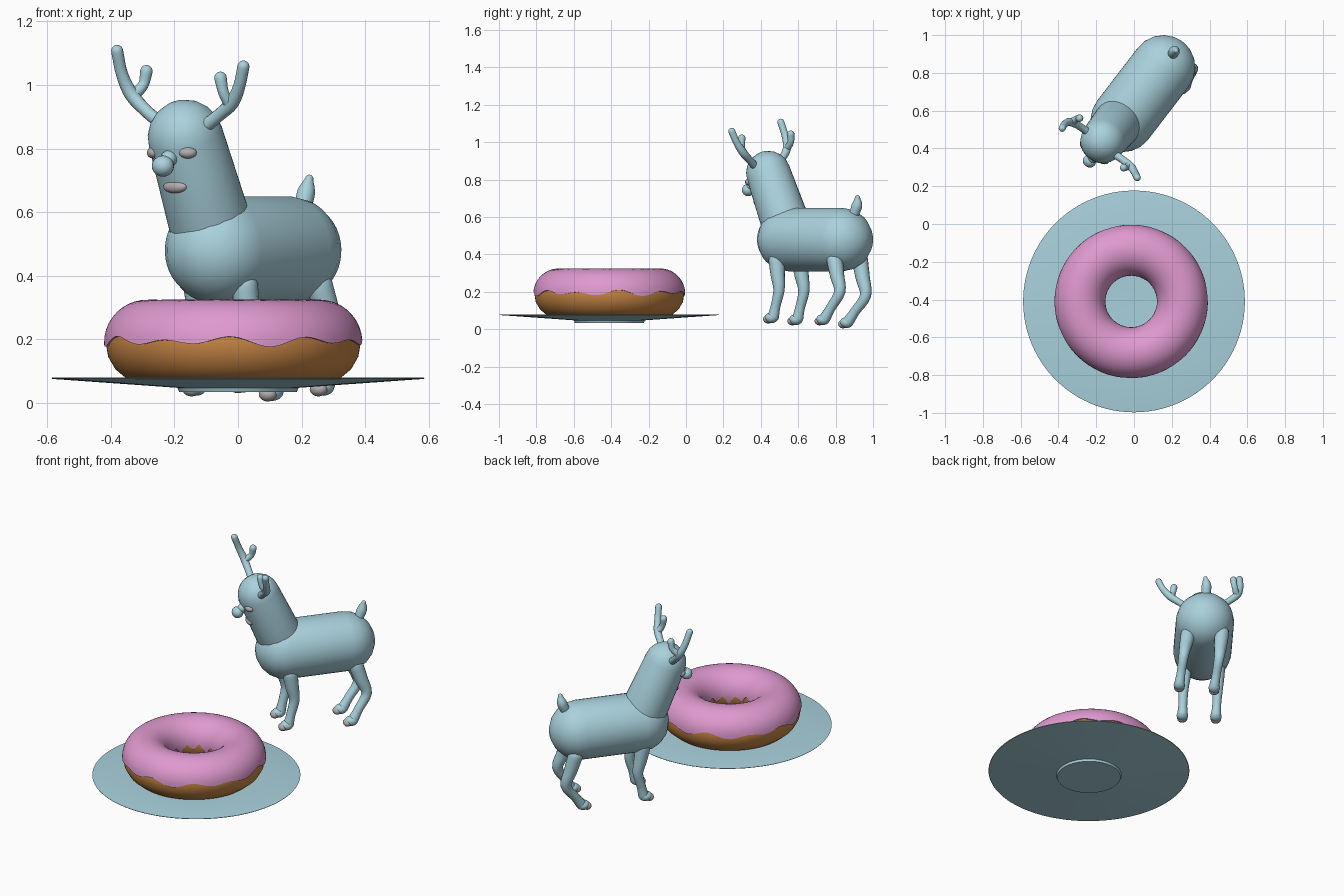
import bpy, bmesh, math
from mathutils import Vector, Matrix

if "Cube" in bpy.data.objects:
    bpy.data.objects.remove(bpy.data.objects["Cube"])


def material(name, rgb):
    m = bpy.data.materials.new(name)
    m.diffuse_color = (*rgb, 1)
    m.use_nodes = True
    m.node_tree.nodes["Principled BSDF"].inputs["Base Color"].default_value = m.diffuse_color
    return m


BLUE = material("pale blue", (0.40, 0.64, 0.72))
GREY = material("light grey", (0.46, 0.43, 0.43))
PINK = material("pink icing", (0.74, 0.32, 0.63))
BROWN = material("golden dough", (0.58, 0.24, 0.06))

FWD = Vector((-0.61, -0.79, 0)).normalized()    # way the deer faces
SIDE = Vector((0.79, -0.61, 0)).normalized()


def finish(name, bm, mat, angle=60):
    bmesh.ops.recalc_face_normals(bm, faces=bm.faces)
    me = bpy.data.meshes.new(name)
    bm.to_mesh(me)
    bm.free()
    ob = bpy.data.objects.new(name, me)
    bpy.context.collection.objects.link(ob)
    me.materials.append(mat)
    bpy.ops.object.select_all(action='DESELECT')
    ob.select_set(True)
    bpy.context.view_layer.objects.active = ob
    bpy.ops.object.shade_smooth_by_angle(angle=math.radians(angle))
    return ob


def loft(name, rings, mat, loop=False, angle=60):
    """Skin a list of closed rings; cap the ends, or join last ring to first."""
    bm = bmesh.new()
    vs = [[bm.verts.new(p) for p in ring] for ring in rings]
    n = len(vs[0])
    pairs = list(zip(vs, vs[1:])) + ([(vs[-1], vs[0])] if loop else [])
    for a, b in pairs:
        for i in range(n):
            j = (i + 1) % n
            bm.faces.new((a[i], a[j], b[j], b[i]))
    if not loop:
        bm.faces.new(vs[0])
        bm.faces.new(vs[-1])
    return finish(name, bm, mat, angle)


def tube(name, path, mat=BLUE, sides=20, smooth=4):
    """Rounded tube through (x, y, z, radius) points with domed ends."""
    pts = [Vector(p) for p in path]
    if len(pts) > 2:                            # Catmull-Rom refinement
        ext = [2 * pts[0] - pts[1]] + pts + [2 * pts[-1] - pts[-2]]
        fine = []
        for a, b, c, d in zip(ext, ext[1:], ext[2:], ext[3:]):
            for k in range(smooth):
                t = k / smooth
                fine.append(0.5 * (2 * b + (c - a) * t + (2 * a - 5 * b + 4 * c - d) * t * t
                                   + (3 * b - a - 3 * c + d) * t ** 3))
        pts = fine + [pts[-1]]
    pos = [p.to_3d() for p in pts]
    rad = [p[3] for p in pts]
    last = len(pos) - 1
    dirs = [(pos[min(i + 1, last)] - pos[max(i - 1, 0)]).normalized() for i in range(last + 1)]
    stations = []
    dome = [math.radians(a) for a in (4, 18, 36, 54, 72)]
    for a in dome:
        stations.append((pos[0] - dirs[0] * rad[0] * math.cos(a), rad[0] * math.sin(a), dirs[0]))
    stations += list(zip(pos, rad, dirs))
    for a in reversed(dome):
        stations.append((pos[-1] + dirs[-1] * rad[-1] * math.cos(a), rad[-1] * math.sin(a), dirs[-1]))
    u = dirs[0].orthogonal().normalized()
    rings = []
    for c, r, d in stations:
        u = (u - d * u.dot(d)).normalized()     # carry the frame along
        v = d.cross(u)
        rings.append([c + r * (u * math.cos(t) + v * math.sin(t))
                      for t in (2 * math.pi * k / sides for k in range(sides))])
    return loft(name, rings, mat)


def ellipsoid(name, centre, radii, facing, mat):
    """Ellipsoid with radii (across, along facing, up)."""
    f = facing.normalized()
    up = Vector((0, 0, 1))
    rot = Matrix((up.cross(f), f, up)).transposed().to_4x4()
    m = Matrix.Translation(centre) @ rot @ Matrix.Diagonal((*radii, 1))
    bm = bmesh.new()
    bmesh.ops.create_uvsphere(bm, u_segments=20, v_segments=12, radius=1, matrix=m)
    return finish(name, bm, mat)


def polar(cx, cy, r, t, z):
    return Vector((cx + r * math.cos(t), cy + r * math.sin(t), z))


# Plate: lathed shallow dish with a small foot
N = 96
plate = [(0.005, 0.035), (0.185, 0.035), (0.19, 0.048), (0.585, 0.076),
         (0.587, 0.079), (0.583, 0.08), (0.2, 0.062), (0.005, 0.06)]
loft("plate", [[polar(0, -0.41, r, 2 * math.pi * k / N, z) for k in range(N)]
               for r, z in plate], BLUE, angle=25)

# Doughnut ring
CX, CY, R, CZ = -0.015, -0.41, 0.271, 0.19
TURN = [2 * math.pi * k / 144 for k in range(144)]


def section(t, phis, radii):
    return [polar(CX, CY, R + r * math.cos(p), t, CZ + r * math.sin(p)) for p, r in zip(phis, radii)]


loft("doughnut", [section(t, [2 * math.pi * k / 18 for k in range(18)], [0.13] * 18)
                  for t in TURN], BROWN, loop=True)

# Icing: upper shell with wavy lower edges, tucked into the dough
STEPS = 20
icing = []
for t in TURN:
    lo = 0.03 + 0.08 * math.sin(11 * t) + 0.05 * math.sin(7 * t + 1)
    hi = math.pi + 0.08 + 0.14 * math.sin(12 * t) + 0.06 * math.sin(5 * t)
    phis = [lo + (hi - lo) * k / STEPS for k in range(STEPS + 1)]
    icing.append(section(t, phis + phis[::-1], [0.135] * (STEPS + 1) + [0.122] * (STEPS + 1)))
loft("icing", icing, PINK, loop=True)

# Deer body, neck with head, tail
tube("body", [(-0.06, 0.55, 0.48, 0.17), (0.155, 0.83, 0.48, 0.17)], sides=40)
tube("neck_and_head", [(-0.07, 0.555, 0.50, 0.132), (-0.165, 0.44, 0.835, 0.119)], sides=36)
tube("tail", [(0.205, 0.90, 0.62, 0.027), (0.215, 0.915, 0.665, 0.028), (0.224, 0.917, 0.705, 0.013)])

# Face
tube("nose_bridge", [(-0.19, 0.40, 0.785, 0.028), (-0.218, 0.35, 0.768, 0.026)])
ellipsoid("nose", Vector((-0.236, 0.333, 0.745)), (0.036, 0.033, 0.033), FWD, BLUE)
for side, name in ((-1, "left"), (1, "right")):
    d = (FWD * 0.82 + SIDE * 0.575 * side).normalized()
    centre = Vector((-0.152, 0.455, 0.787)) + d * 0.121
    ellipsoid(name + "_eye", centre, (0.028, 0.018, 0.018), d, GREY)
ellipsoid("mouth", Vector((-0.198, 0.392, 0.68)), (0.045, 0.018, 0.02), FWD, GREY)

# Antlers: main beam and one tine each
tube("left_antler", [(-0.235, 0.48, 0.875, 0.022), (-0.285, 0.515, 0.915, 0.02), (-0.335, 0.54, 0.97, 0.022),
                     (-0.365, 0.53, 1.035, 0.019), (-0.38, 0.507, 1.107, 0.019)], sides=14)
tube("left_antler_tine", [(-0.33, 0.54, 0.965, 0.02), (-0.298, 0.56, 1.0, 0.017),
                          (-0.288, 0.56, 1.043, 0.02)], sides=14)
tube("right_antler", [(-0.11, 0.375, 0.865, 0.022), (-0.06, 0.34, 0.905, 0.02), (-0.018, 0.305, 0.945, 0.022),
                      (0.005, 0.27, 1.0, 0.019), (0.017, 0.245, 1.058, 0.019)], sides=14)
tube("right_antler_tine", [(-0.025, 0.31, 0.94, 0.02), (-0.045, 0.298, 0.975, 0.017),
                           (-0.055, 0.298, 1.022, 0.02)], sides=14)

# Legs: hip, knee and ankle positions, then foot and grey hoof
legs = {
    "front_right": ((0.02, 0.484, 0.37), (0.04, 0.497, 0.21), (0.022, 0.467, 0.068)),
    "front_left": ((-0.13, 0.607, 0.37), (-0.11, 0.63, 0.205), (-0.125, 0.597, 0.058)),
    "back_right": ((0.255, 0.795, 0.37), (0.31, 0.822, 0.20), (0.275, 0.742, 0.058)),
    "back_left": ((0.11, 0.93, 0.37), (0.155, 0.96, 0.18), (0.115, 0.868, 0.042)),
}
for name, (hip, knee, ankle) in legs.items():
    h, k, a = map(Vector, (hip, knee, ankle))
    tube(name + "_leg", [(*h, 0.043), (*h.lerp(k, 0.5), 0.038), (*k, 0.03),
                         (*k.lerp(a, 0.6), 0.026), (*a, 0.03)], sides=16)
    ellipsoid(name + "_foot", a + FWD * 0.012 - Vector((0, 0, 0.006)), (0.034, 0.038, 0.029), FWD, BLUE)
    ellipsoid(name + "_hoof", a + FWD * 0.035 - Vector((0, 0, 0.014)), (0.03, 0.025, 0.023), FWD, GREY)
